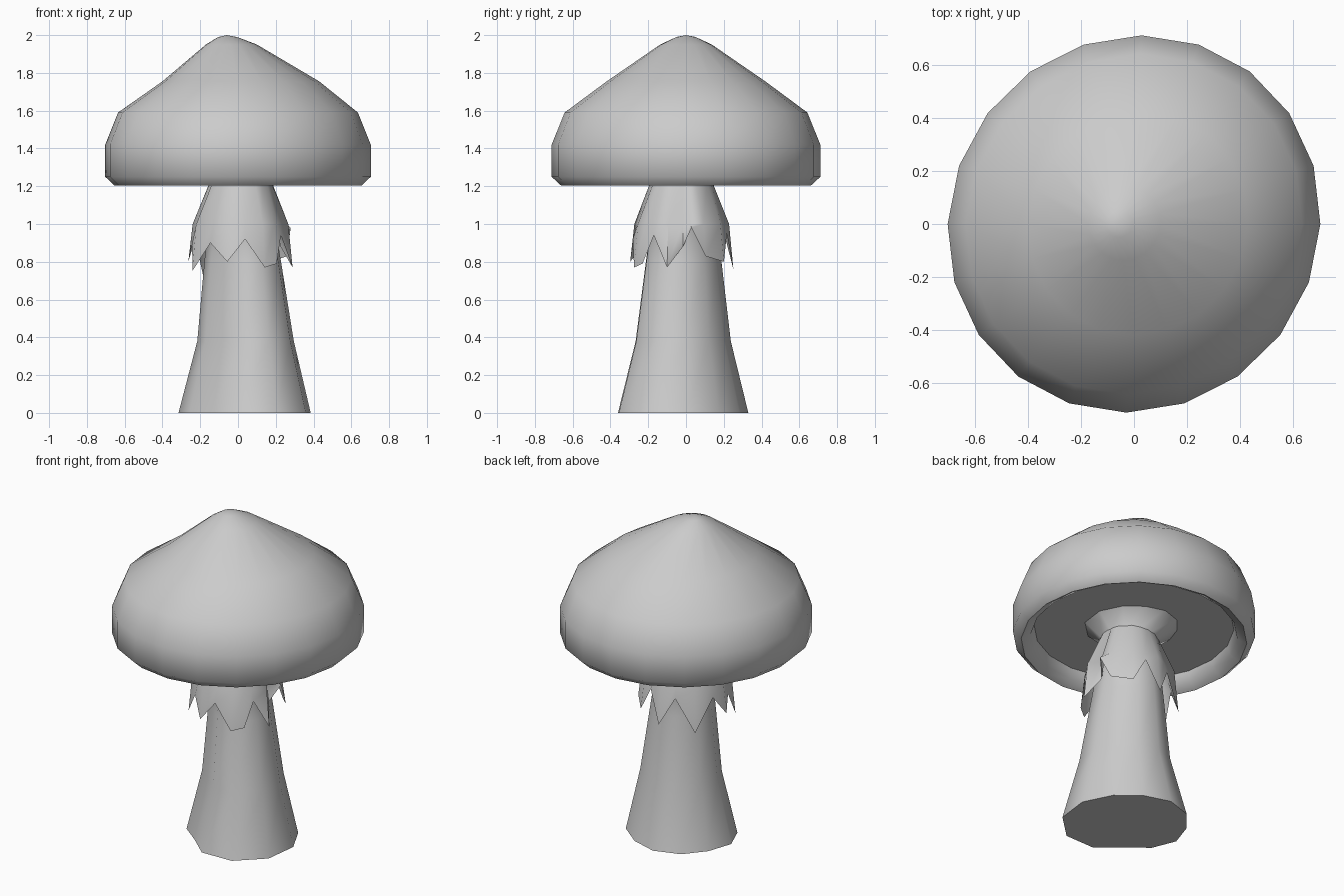
import bpy, math
from math import radians, sin, cos

if "Cube" in bpy.data.objects:
    bpy.data.objects.remove(bpy.data.objects["Cube"])


def build(name, rings, start=None, end=None, angle=40):
    """Skin a stack of equal-length point rings; each end is 'fill', a tip point or open."""
    n = len(rings[0])
    verts = [p for r in rings for p in r]
    faces = []
    for k in range(len(rings) - 1):
        for i in range(n):
            j = (i + 1) % n
            faces.append((k * n + i, k * n + j, (k + 1) * n + j, (k + 1) * n + i))
    last = (len(rings) - 1) * n
    for cap, base, flip in ((start, 0, True), (end, last, False)):
        if cap == 'fill':
            loop = list(range(base, base + n))
            faces.append(loop[::-1] if flip else loop)
        elif cap:
            verts.append(cap)
            t = len(verts) - 1
            for i in range(n):
                a, b = base + i, base + (i + 1) % n
                faces.append((b, a, t) if flip else (a, b, t))
    me = bpy.data.meshes.new(name)
    me.from_pydata(verts, [], faces)
    ob = bpy.data.objects.new(name, me)
    bpy.context.collection.objects.link(ob)
    bpy.ops.object.select_all(action='DESELECT')
    ob.select_set(True)
    bpy.context.view_layer.objects.active = ob
    bpy.ops.object.shade_smooth_by_angle(angle=radians(angle))
    return ob


def cap_ring(r, z, cx):
    pts = []
    for i in range(20):
        a = i * math.tau / 20
        x, y = r * cos(a), 1.012 * r * sin(a)
        pts.append((x + 0.04 * y + cx, y, z))
    return pts


# Cap: hollow underside, rolled rim, leaning pointed dome (radius, height, x shift)
cap_profile = [(0.58, 1.295, 0), (0.60, 1.235, 0), (0.655, 1.205, 0), (0.703, 1.25, 0),
               (0.703, 1.42, 0), (0.635, 1.59, 0), (0.415, 1.755, 0.015),
               (0.135, 1.95, -0.035), (0.05, 1.99, -0.055)]
build("cap", [cap_ring(*p) for p in cap_profile],
      start='fill', end=(-0.06, 0, 2.0), angle=62)

# Stem: uneven twelve-sided section, tapering up and flaring under the cap
section = [.385, .345, .325, .33, .32, .305, .315, .295, .275, .36, .41, .415]


def stem_ring(scale, z, cx, cy):
    return [(cx + scale * (r * cos(radians(30 * i)) - 0.035),
             cy + scale * (r * sin(radians(30 * i)) + 0.025), z)
            for i, r in enumerate(section)]


build("stem", [stem_ring(1.0, 0, .035, -.025), stem_ring(.73, .38, .04, -.022),
               stem_ring(.58, .80, .025, -.018), stem_ring(.43, 1.2, .012, -.015),
               stem_ring(.79, 1.31, .01, 0)], start='fill', end='fill', angle=65)

# Skirt: torn, pleated ring hanging from the stem top (angle, lower edge height, radius factor)
edge = [(3, .88, .76), (12, .98, .97), (28, .83, 1), (55, .80, 1), (72, .95, .92),
        (90, .76, 1), (110, .93, .90), (135, .73, 1.02), (161, .92, .92),
        (180, .80, 1), (190, .90, .94), (205, .75, 1.02), (230, .90, .90),
        (255, .80, 1), (275, .92, .92), (297, .77, 1), (313, .79, 1),
        (326, .94, .92), (345, .77, 1.02)]


def skirt_ring(radius, height):
    return [(0.015 + radius * f * cos(radians(a)), -0.027 + radius * f * sin(radians(a)),
             height or z) for a, z, f in edge]


top = [(0.015 + .165 * cos(radians(a)), -0.025 + .165 * sin(radians(a)), 1.22)
       for a, _, _ in edge]
build("skirt", [skirt_ring(.278, None), skirt_ring(.255, 1.0), top], angle=65)
